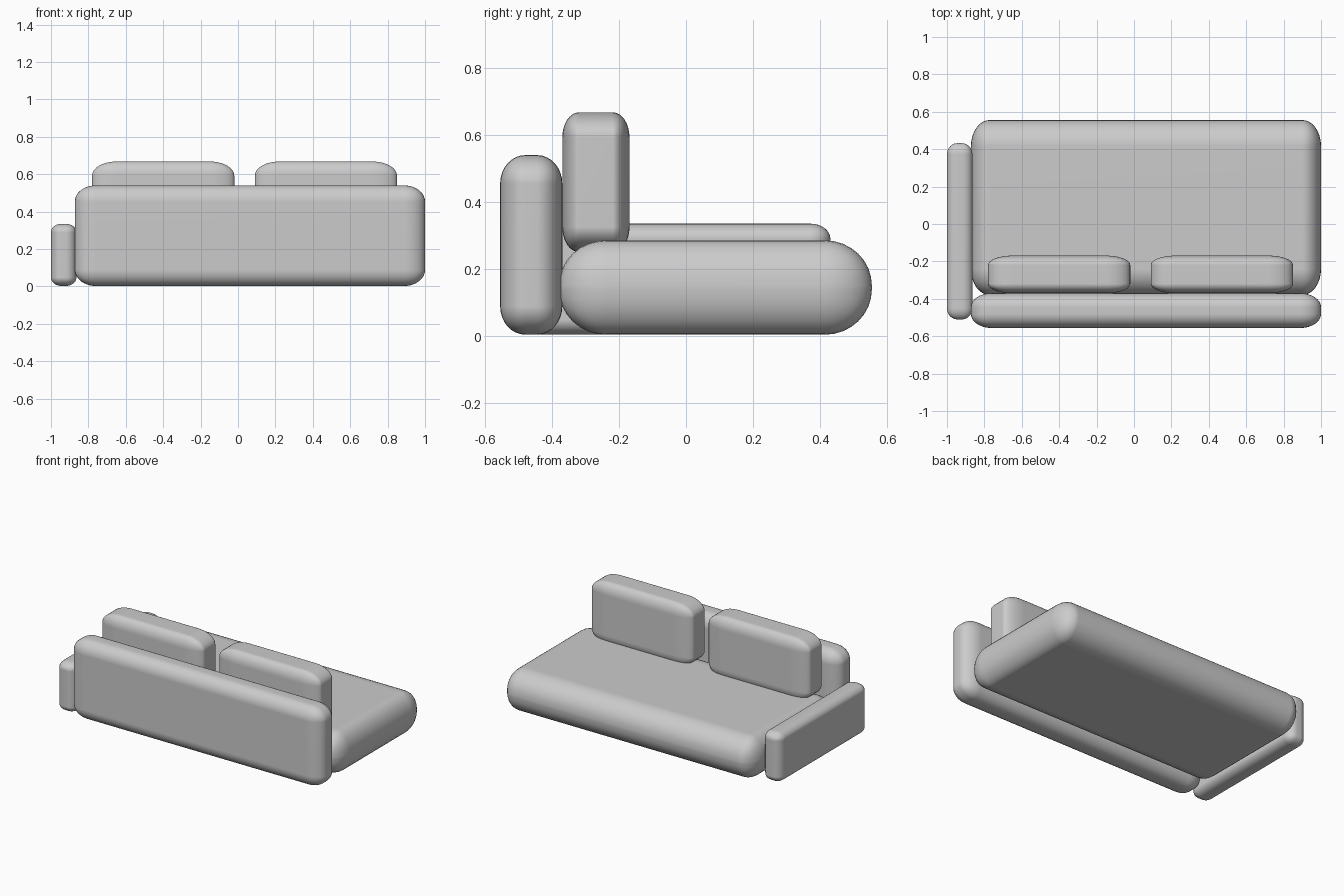
import bpy, bmesh

if "Cube" in bpy.data.objects:
    bpy.data.objects.remove(bpy.data.objects["Cube"])


def pillow(name, lo, hi, radii):
    """Padded block spanning lo..hi, with its own rounding radius along each axis."""
    bm = bmesh.new()
    bmesh.ops.create_cube(bm, size=2)
    bmesh.ops.bevel(bm, geom=bm.edges[:], offset=0.5, offset_type='OFFSET',
                    segments=8, profile=0.5, affect='EDGES', clamp_overlap=False)
    # Stretch the unit rounded cube: the flats fill the span, the arcs keep the radii
    for v in bm.verts:
        for i in range(3):
            mid, half = (lo[i] + hi[i]) / 2, (hi[i] - lo[i]) / 2
            c, r = abs(v.co[i]), radii[i]
            flat = half - r
            d = flat * c / 0.5 if c < 0.5 else flat + r * (c - 0.5) / 0.5
            v.co[i] = mid + (d if v.co[i] > 0 else -d)
    bmesh.ops.recalc_face_normals(bm, faces=bm.faces[:])
    for f in bm.faces:
        f.smooth = True
    mesh = bpy.data.meshes.new(name)
    bm.to_mesh(mesh)
    bm.free()
    obj = bpy.data.objects.new(name, mesh)
    bpy.context.collection.objects.link(obj)
    mod = obj.modifiers.new("weighted_normals", 'WEIGHTED_NORMAL')
    mod.keep_sharp = True
    return obj


# Seat mattress with full round edges
pillow("seat", (-0.872, -0.38, 0.003), (1.0, 0.556, 0.285), (0.10, 0.14, 0.135))

# Long backrest along the front
pillow("backrest", (-0.872, -0.556, 0.003), (1.0, -0.37, 0.54), (0.11, 0.075, 0.085))

# Single low armrest
pillow("armrest", (-1.0, -0.51, 0.003), (-0.864, 0.432, 0.335), (0.055, 0.06, 0.045))

# Two loose back cushions
for side, x in (("left", -0.78), ("right", 0.09)):
    pillow(f"{side}_cushion", (x, -0.37, 0.25), (x + 0.76, -0.169, 0.668),
           (0.13, 0.05, 0.075))
